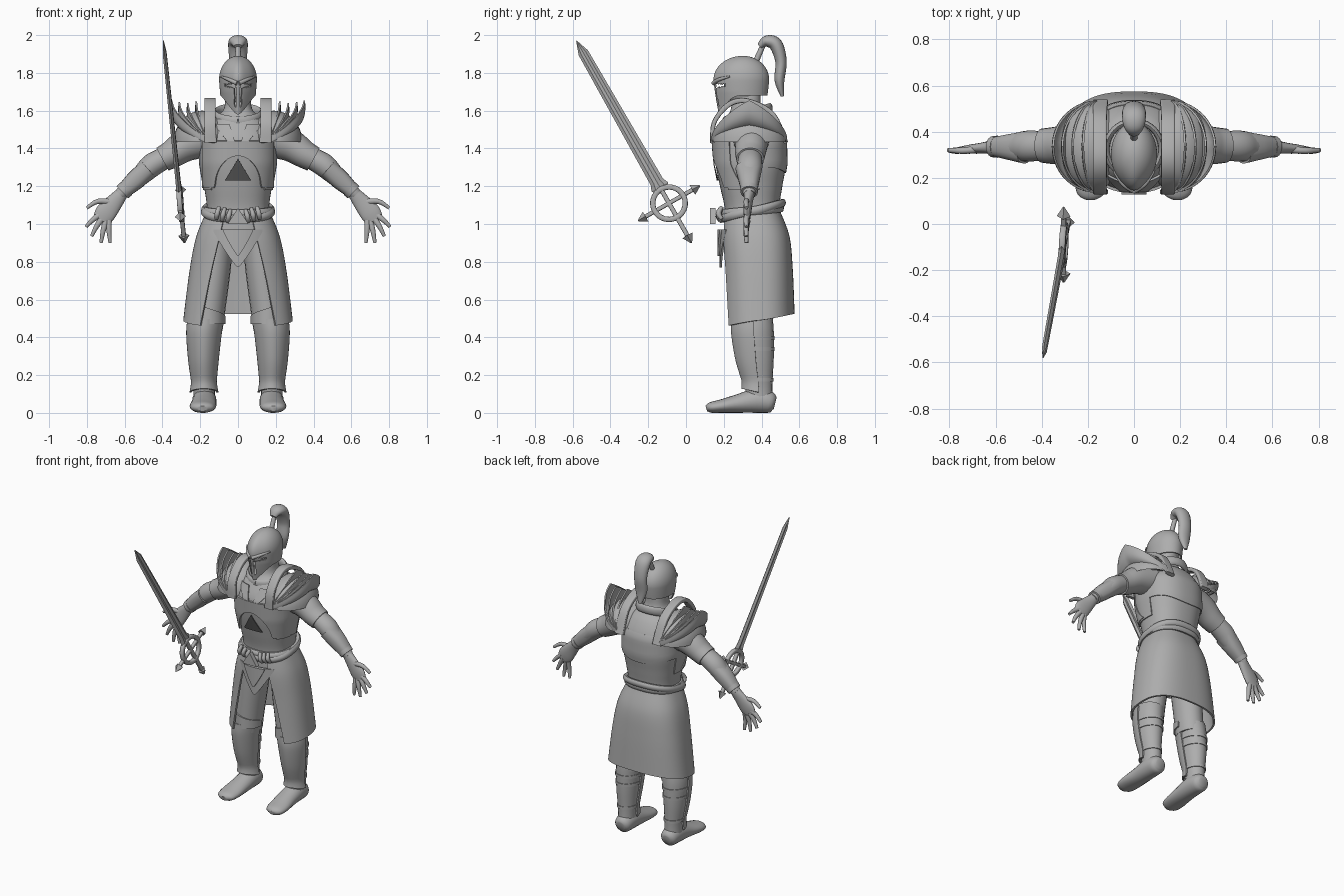
import bpy, bmesh, math
from mathutils import Vector, Matrix
from math import sin, cos, pi

if "Cube" in bpy.data.objects:
    bpy.data.objects.remove(bpy.data.objects["Cube"], do_unlink=True)


def material(name, v):
    m = bpy.data.materials.new(name)
    m.use_nodes = True
    m.diffuse_color = (v, v, v, 1)
    m.node_tree.nodes["Principled BSDF"].inputs["Base Color"].default_value = (v, v, v, 1)
    return m


GREY, DARK = material("plain grey", 0.42), material("dark grey", 0.09)


def spow(c, n):
    return math.copysign(abs(c) ** (2 / n), c)


def cat(rows, t):
    """Smooth interpolation through rows of numbers, t from 0 to 1."""
    s = min(max(t, 0), 1) * (len(rows) - 1)
    i = min(int(s), len(rows) - 2)
    f = s - i
    a, b, c, d = (rows[min(max(i + k, 0), len(rows) - 1)] for k in (-1, 0, 1, 2))
    return [q + f * ((r - p) / 2 + f * ((2 * p - 5 * q + 4 * r - w) / 2 + f * (3 * q - p - 3 * r + w) / 2))
            for p, q, r, w in zip(a, b, c, d)]


def finish(name, bm, mat=GREY, mirror=False, angle=40, matrix=None):
    bmesh.ops.recalc_face_normals(bm, faces=bm.faces)
    if matrix:
        bm.transform(matrix)
    me = bpy.data.meshes.new(name)
    bm.to_mesh(me)
    bm.free()
    me.materials.append(mat)
    me.shade_smooth()
    me.set_sharp_from_angle(angle=math.radians(angle))
    ob = bpy.data.objects.new(name, me)
    bpy.context.scene.collection.objects.link(ob)
    if mirror:
        ob.modifiers.new("mirror", 'MIRROR')
    return ob


def surface(name, f, nu, nv, cu=False, cv=False, cap=False, thick=0, skip=None, **kw):
    """Grid of f(u, v); cu and cv close it, cap fills the end rings, skip leaves holes."""
    bm = bmesh.new()
    ucount, vcount = nu + (not cu), nv + (not cv)
    g = [[bm.verts.new(f(i / nu, j / nv)) for i in range(ucount)] for j in range(vcount)]
    for j in range(nv):
        for i in range(nu):
            k, l = (i + 1) % ucount, (j + 1) % vcount
            q = [g[j][i], g[j][k], g[l][k], g[l][i]]
            if not (skip and skip(sum((v.co for v in q), Vector()) / 4)):
                bm.faces.new(q)
    if cap:
        bm.faces.new(g[0])
        bm.faces.new(g[-1])
    bmesh.ops.remove_doubles(bm, verts=bm.verts, dist=1e-4)
    if thick:
        bmesh.ops.recalc_face_normals(bm, faces=bm.faces)
        bmesh.ops.solidify(bm, geom=bm.faces[:], thickness=thick)
    return finish(name, bm, **kw)


def tube(name, rows, ref=(0, 1, 0), n=2, nu=20, nv=20, floor=None, **kw):
    """Loft along rows of x, y, z, radius along ref, radius across."""
    def f(u, v):
        p = cat(rows, v)
        t = (Vector(cat(rows, v + .02)[:3]) - Vector(cat(rows, v - .02)[:3])).normalized()
        a = Vector(ref)
        a = (a - t * a.dot(t)).normalized()
        q = Vector(p[:3]) + a * p[3] * spow(cos(2 * pi * u), n) + t.cross(a) * p[4] * spow(sin(2 * pi * u), n)
        if floor is not None:
            q.z = max(q.z, floor)
        return q
    return surface(name, f, nu, nv, cu=True, cap=True, **kw)


# Torso: rows of height, half width, half depth, centre y
TORSO = [(.96, .18, .155, .36), (1.08, .165, .145, .35), (1.2, .18, .165, .345), (1.32, .2, .187, .343),
         (1.44, .2, .19, .337), (1.54, .15, .14, .335), (1.6, .08, .085, .32), (1.68, .065, .075, .32)]


def body(z):
    for a, b in zip(TORSO, TORSO[1:]):
        if z <= b[0]:
            k = (z - a[0]) / (b[0] - a[0])
            return [p + (q - p) * k for p, q in zip(a[1:], b[1:])]
    return TORSO[-1][1:]


def on_body(a, z, off=0):
    rx, ry, cy = body(z)
    return ((rx + off) * spow(cos(a), 2.4), cy + (ry + off) * spow(sin(a), 2.4), z)


def front(x, z, off=0):
    rx, ry, cy = body(z)
    return (x, cy - (ry + off) * max(0, 1 - abs(x / (rx + off)) ** 2.4) ** (1 / 2.4), z)


def torso(u, v):
    z, rx, ry, cy = cat(TORSO, v)
    return (rx * spow(cos(2 * pi * u), 2.4), cy + ry * spow(sin(2 * pi * u), 2.4), z)


surface("torso", torso, 48, 40, cu=True, cap=True)


def breast(u, v):
    x = .19 * (2 * u - 1)
    low = 1.19 + .17 * math.sqrt(max(0, 1 - (x / .125) ** 2))
    return front(x, low + (1.44 - low) * v, .012)


def back_plate(u, v):
    a = pi * (.04 + .92 * u)
    low = 1.3 - .03 * sin(a) ** 4
    return on_body(a, low + (1.47 - low) * v, .008)


surface("breastplate", breast, 64, 12, thick=.012)
surface("back_plate", back_plate, 32, 8, thick=.01)
surface("side_plates", lambda u, v: on_body(-.75 + .95 * u, 1.18 + .22 * v, .007), 12, 10, thick=.01, mirror=True)
surface("chest_panels", lambda u, v: front(.015 + (.035 + .05 * v) * u + .03 * v, 1.43 + .1 * v, .012),
        6, 6, thick=.012, mirror=True)
surface("chest_emblem", lambda u, v: front((2 * u - 1) * .07 * (1 - v), 1.23 + .115 * v, .006),
        12, 8, thick=.005, mat=DARK)
tube("collar", [(.12 * sin(2 * pi * k / 12), .325 - .12 * cos(2 * pi * k / 12), 1.575 - .035 * cos(2 * pi * k / 12),
                 .03, .014) for k in range(13)], ref=(0, 0, 1), nv=40, nu=12)

# Belt, buckle and loin cloth


def belt(drop, off, r):
    def f(u, v):
        a = 2 * pi * u
        z = 1.07 + drop * sin(a) + r * 1.3 * sin(2 * pi * v)
        return on_body(a, z, off + r * cos(2 * pi * v))
    return f


surface("upper_belt", belt(.015, .005, .018), 48, 10, cu=True, cv=True)
surface("lower_belt", belt(.04, .012, .018), 48, 10, cu=True, cv=True)
for k in range(3):
    x = .055 + .03 * k
    tube(f"belt_loops_{k + 1}", [(x, .19, 1.01 + .008 * k, .01, .01), (x - .005, .172, 1.04 + .008 * k, .015, .014),
                                 (x - .015, .19, 1.075 + .008 * k, .01, .01)], nu=10, nv=8, mirror=True)
surface("buckle", lambda u, v: ((2 * u - 1) * .055 * (1 - v), .157, 1.0 + .085 * v), 2, 4, thick=.03)
surface("buckle_emblem", lambda u, v: ((2 * u - 1) * .045 * (1 - v), .14, 1.005 + .07 * v), 2, 4, thick=.005, mat=DARK)
for name, w, tip, y in (("loin_cloth", .125, .77, .19), ("loin_cloth_trim", .075, .83, .178)):
    surface(name, lambda u, v: ((2 * u - 1) * w, y + 2 * ((2 * u - 1) * w) ** 2,
                                .97 + (tip + (.96 - tip) * abs(2 * u - 1) ** 1.2 - .97) * v),
            24, 6, thick=.012)

# Skirt, open at the front: rows of height, half width, half depth, centre y, opening
SKIRT = [(1.06, .17, .15, .352, .07), (.93, .222, .18, .368, .1), (.75, .257, .187, .378, .145), (.49, .29, .192, .383, .2)]


def skirt(u, v):
    z, rx, ry, cy, gap = cat(SKIRT, v)
    g = math.asin(min(1, gap / rx) ** 1.25)
    a = -pi / 2 + g + (2 * pi - 2 * g) * u
    return (rx * spow(cos(a), 2.5), cy + ry * spow(sin(a), 2.5), z + .035 * sin(a) * v * v)


surface("skirt", skirt, 64, 24, thick=.012)

# Legs
tube("thighs", [(.115, .36, .98, .11, .085), (.125, .36, .8, .11, .09), (.155, .355, .55, .1, .088),
                (.165, .355, .44, .1, .083)], mirror=True)
SHIN = [(.17, .36, .5, .1, .084), (.18, .36, .42, .105, .084), (.183, .37, .28, .095, .073),
        (.18, .385, .14, .073, .058), (.18, .39, .05, .07, .058)]
tube("shins", SHIN, mirror=True)


def greave(u, v):
    x, y, z, ry, rx = cat(SHIN, .02 + .8 * v)
    a = pi + pi * u
    o = .008 + .006 * (1 - v) ** 3 + .012 * max(0, v - .85) / .15
    return (x + (rx + o) * cos(a), y + (ry + o) * sin(a) * (1 + .05 * abs(sin(a)) ** 6),
            z + .02 * abs(sin(a)) * v ** 6)


def knee(u, v):
    a = pi + pi * u
    top = .60 - .09 * (1 - u) - .05 * max(0, u - .8) / .2
    return (.16 + .093 * cos(a), .355 + .112 * sin(a), .47 + (top - .47) * v)


surface("greaves", greave, 24, 20, thick=.01, mirror=True)
surface("knee_plates", knee, 24, 6, thick=.01, mirror=True)
for k, t in enumerate((.3, .4, .68)):
    x, y, z, ry, rx = cat(SHIN, t)
    surface(f"calf_straps_{k + 1}", lambda u, v: (x + (rx + .004) * cos(pi * u), y + (ry + .004) * sin(pi * u),
                                                  z + .02 * (v - .5)), 16, 2, thick=.008, mirror=True)
tube("feet", [(.178, .472, .05, .03, .03), (.178, .45, .055, .055, .055), (.178, .38, .065, .064, .065),
              (.18, .28, .05, .066, .05), (.186, .19, .036, .07, .036), (.188, .13, .028, .058, .028),
              (.188, .108, .022, .025, .015)], ref=(1, 0, 0), floor=0, mirror=True)

# Arms: rows along the limb, radius in depth, radius across
tube("sleeves", [(.15, .345, 1.46, .1, .1), (.27, .345, 1.42, .088, .088), (.35, .34, 1.37, .08, .074),
                 (.4, .34, 1.343, .074, .068)], mirror=True)
tube("forearms", [(.36, .34, 1.365, .06, .055), (.45, .338, 1.315, .067, .062), (.5, .336, 1.27, .062, .055),
                  (.56, .335, 1.215, .047, .044), (.625, .335, 1.155, .032, .032)], mirror=True)
tube("bracers", [(.475, .332, 1.293, .07, .052), (.54, .334, 1.235, .056, .052), (.6, .335, 1.18, .043, .041)],
     n=2.5, mirror=True)
tube("wrist_bands", [(.592, .335, 1.187, .048, .046), (.612, .335, 1.168, .046, .044)], nv=3, mirror=True)
tube("palms", [(.61, .335, 1.168, .03, .032), (.65, .33, 1.12, .024, .044), (.7, .325, 1.06, .02, .055),
               (.725, .323, 1.02, .014, .045)], mirror=True)
FINGERS = {"thumbs": (.665, 1.115, .8, 1.085), "index_fingers": (.73, 1.05, .805, .985),
           "middle_fingers": (.72, 1.03, .775, .935), "ring_fingers": (.7, 1.015, .725, .9),
           "little_fingers": (.685, 1.02, .677, .9)}
for name, (x0, z0, x1, z1) in FINGERS.items():
    m = .02 if name == "thumbs" else .004
    tube(name, [(x0, .325, z0, .016, .018), ((x0 + x1) / 2 + m / 2, .318, (z0 + z1) / 2 + m, .014, .014),
                (x1, .32, z1, .01, .009)], nu=10, nv=8, mirror=True)

# Shoulders: straps, domes and upturned layered plates
tube("shoulder_straps", [(.145, .14, 1.43, .032, .012), (.148, .15, 1.54, .03, .012), (.148, .23, 1.635, .03, .014),
                         (.148, .33, 1.65, .03, .014), (.148, .46, 1.58, .03, .013), (.145, .53, 1.43, .032, .012)],
     ref=(1, 0, 0), n=6, nv=32, mirror=True)
surface("shoulder_domes", lambda u, v: (.19 + .15 * cos(2 * pi * u) * cos(v * pi / 2),
                                        .335 + .195 * sin(2 * pi * u) * cos(v * pi / 2),
                                        1.435 + .165 * sin(v * pi / 2)), 32, 12, cu=True, cap=False, mirror=True)


def pauldron(X, Z):
    def f(u, v):
        t = pi * u
        s, w = sin(t), .5 * sin(t) + .5 * (1 - abs(cos(t)))
        x = .16 + (X - .055 - .16) * s * (1 - v) + (X - .16) * s * v + .022 * sin(pi * v) * s
        lo, hi = 1.43 + (Z - 1.57) * w, 1.455 + (Z - 1.455) * w
        return (x, .335 - .2 * cos(t), lo + (hi - lo) * v ** 1.4)
    return f


for k, (X, Z) in enumerate(((.355, 1.655), (.315, 1.645), (.27, 1.64), (.225, 1.65))):
    surface(f"pauldron_layers_{k + 1}", pauldron(X, Z), 36, 8, thick=.009, mirror=True)

# Helmet with eye openings and a plume
surface("head", lambda u, v: (.082 * cos(2 * pi * u) * sin(pi * v), .305 + .105 * sin(2 * pi * u) * sin(pi * v),
                              1.74 + .12 * cos(pi * v)), 24, 16, cu=True)


def helmet(u, v):
    a = 2 * pi * u
    fr = max(0, -sin(a))
    low = 1.68 - .1 * fr ** 2.5
    z = low + (1.89 - low) * sin(v * pi / 2)
    r = math.sqrt(max(0, 1 - ((z - 1.765) / .125) ** 2)) if z > 1.765 else 1 - 1.6 * (1.765 - z) ** 1.3
    wide = r if z > 1.765 else r - 1.8 * fr * max(0, 1.7 - z)
    return (.1 * cos(a) * wide, .302 + .138 * sin(a) * r - .018 * fr ** 10 * r, z)


def opening(c):
    x, s = abs(c.x), c.z - 1.715 - .2 * abs(c.x)
    return c.y < .3 and (.018 < x < .072 and 0 < s < .026 * (1.2 - x / .09) or .01 < x < .02 and 1.62 < c.z < 1.725)


surface("helmet", helmet, 144, 56, cu=True, thick=.008, skip=opening)
tube("brow_ridges", [(.005, .145, 1.745, .012, .012), (.05, .175, 1.765, .01, .01), (.088, .23, 1.78, .005, .005)],
     nu=10, nv=10, mirror=True)
tube("plume_stem", [(0, .37, 1.86, .016, .016), (0, .405, 1.94, .014, .014), (0, .42, 1.965, .014, .014)],
     ref=(1, 0, 0), nu=12, nv=6)
tube("plume", [(0, .39, 1.94, .022, .015), (0, .425, 1.967, .045, .03), (0, .475, 1.95, .052, .036),
               (0, .503, 1.86, .046, .03), (0, .495, 1.76, .042, .026), (0, .51, 1.675, .012, .008)],
     ref=(1, 0, 0), nv=32)

# Sword: local z runs to the tip, local x along the guard
d = Vector((-.09, -.49, .86)).normalized()
c = Vector((0, .87, .5))
c = (c - d * c.dot(d)).normalized()
n = d.cross(c)
SWORD = Matrix((c, n, d)).transposed().to_4x4()
SWORD.translation = (-.305, -.09, 1.11)
BLADE = [(.07, .03, .012), (.1, .05, .014), (.13, .037, .013), (.92, .028, .01), (.994, .002, .002)]


def blade(u, v):
    z, w, h = BLADE[round(v * 4)]
    a = 2 * pi * u
    edge = round(u * 8) % 4
    return (w * (cos(a) if edge == 0 else .55 * spow(cos(a), 9) if edge != 2 else 0),
            h * (0 if edge == 0 else 1 if edge != 2 else .4) * (1 if sin(a) > 0 else -1), z)


surface("sword_blade", blade, 8, 4, cu=True, cap=True, angle=15, matrix=SWORD)
tube("sword_grip", [(0, 0, .09, .012, .012), (0, 0, -.2, .012, .012)], n=4, matrix=SWORD)
tube("sword_guard", [(-.16, 0, 0, .011, .011), (.16, 0, 0, .011, .011)], n=4, matrix=SWORD)
surface("sword_ring", lambda u, v: ((.086 + .014 * spow(cos(2 * pi * v), 4)) * cos(2 * pi * u), .014 * spow(sin(2 * pi * v), 4),
                                    (.086 + .014 * spow(cos(2 * pi * v), 4)) * sin(2 * pi * u)),
        40, 12, cu=True, cv=True, matrix=SWORD)
for name, ang in (("guard_end_front", -90), ("guard_end_back", 90), ("pommel", 180)):
    bm = bmesh.new()
    bmesh.ops.create_cone(bm, cap_ends=True, segments=4, radius1=.03, radius2=.004, depth=.045)
    start = .22 if name == "pommel" else .165
    turn = Matrix.Rotation(math.radians(ang), 4, 'Y') @ Matrix.Translation((0, 0, start))
    finish(name, bm, angle=20, matrix=SWORD @ turn)
